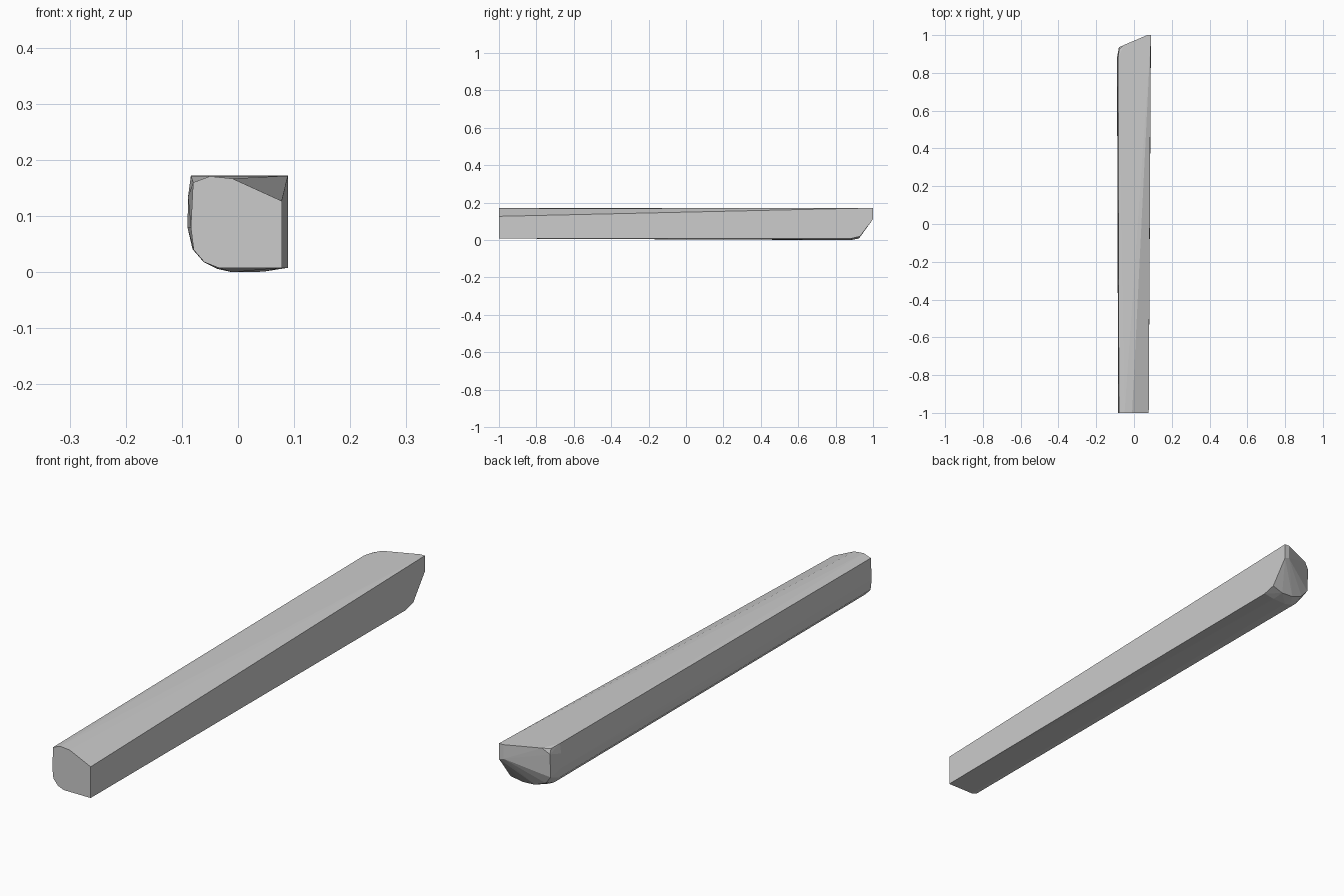
import bpy, bmesh

# Cross-sections of the beam as (x, z) outlines, tapered slightly toward the front
front = [(0.078, 0.008), (0.078, 0.127), (-0.01, 0.167), (-0.05, 0.171), (-0.08, 0.16),
         (-0.084, 0.08), (-0.079, 0.04), (-0.06, 0.018), (-0.035, 0.008)]
rear = [(0.089, 0.008), (0.045, 0.001), (-0.01, 0.0), (-0.037, 0.006), (-0.061, 0.018),
        (-0.081, 0.041), (-0.09, 0.08), (-0.089, 0.135), (-0.084, 0.172)]
points = [(x, -1.0, z) for x, z in front] + [(x, 0.88, z) for x, z in rear]

# Rounded, slanted rear tip
points += [(0.089, 1.0, 0.172), (0.07, 1.0, 0.172), (0.089, 1.0, 0.112),
           (0.07, 1.0, 0.118), (0.089, 0.93, 0.02), (0.04, 0.925, 0.009),
           (-0.01, 0.925, 0.012), (-0.055, 0.925, 0.03), (-0.08, 0.93, 0.06),
           (-0.08, 0.935, 0.15), (-0.055, 0.947, 0.172), (-0.078, 0.925, 0.168)]

# Beam: one convex faceted solid
bm = bmesh.new()
for p in points:
    bm.verts.new(p)
bmesh.ops.convex_hull(bm, input=bm.verts[:])
bmesh.ops.delete(bm, geom=[v for v in bm.verts if not v.link_faces], context='VERTS')
bmesh.ops.dissolve_limit(bm, angle_limit=0.01, verts=bm.verts[:], edges=bm.edges[:])
bmesh.ops.recalc_face_normals(bm, faces=bm.faces[:])
mesh = bpy.data.meshes.new("beam")
bm.to_mesh(mesh)
bm.free()
beam = bpy.data.objects.new("beam", mesh)
bpy.context.collection.objects.link(beam)
